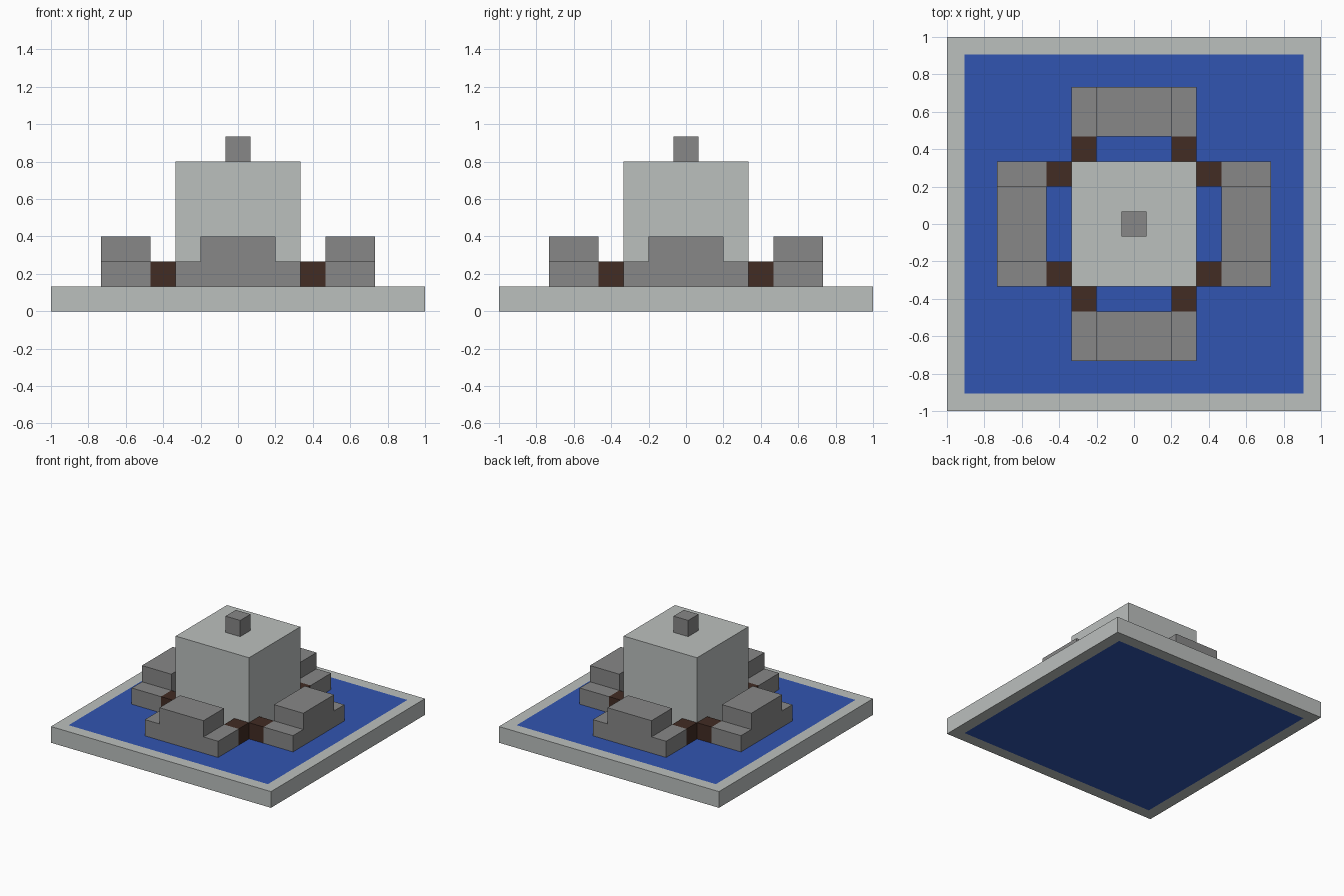
import bpy
import bmesh
from math import pi
from mathutils import Matrix, Vector

U = 2 / 15  # one building block

old = bpy.data.objects.get("Cube")
if old:
    bpy.data.objects.remove(old, do_unlink=True)


def material(name, rgb):
    m = bpy.data.materials.new(name)
    m.use_nodes = True
    color = (*rgb, 1)
    m.diffuse_color = color
    bsdf = next(n for n in m.node_tree.nodes if n.type == "BSDF_PRINCIPLED")
    bsdf.inputs["Base Color"].default_value = color
    return m


pale_stone = material("pale stone", (0.50, 0.525, 0.515))
grey_stone = material("grey stone", (0.245, 0.245, 0.245))
dark_wood = material("dark wood", (0.054, 0.025, 0.017))
water = material("blue water", (0.031, 0.09, 0.44))


def finish(bm, name, *mats):
    bmesh.ops.recalc_face_normals(bm, faces=bm.faces)
    mesh = bpy.data.meshes.new(name)
    bm.to_mesh(mesh)
    bm.free()
    for m in mats:
        mesh.materials.append(m)
    obj = bpy.data.objects.new(name, mesh)
    bpy.context.collection.objects.link(obj)
    return obj


def box_bm(size, center):
    """Box measured in blocks."""
    bm = bmesh.new()
    mat = Matrix.Translation(Vector(center) * U) @ Matrix.Diagonal((*(s * U for s in size), 1))
    bmesh.ops.create_cube(bm, size=1, matrix=mat)
    return bm


def wall_bm():
    """Stepped wall: a profile in x-z, extruded along y."""
    half = [(2.5, 1), (2.5, 2), (1.5, 2), (1.5, 3)]
    outline = half + [(-x, z) for x, z in reversed(half)]
    bm = bmesh.new()
    face = bm.faces.new([bm.verts.new((x * U, -5.5 * U, z * U)) for x, z in outline])
    new = bmesh.ops.extrude_face_region(bm, geom=[face])["geom"]
    verts = [v for v in new if isinstance(v, bmesh.types.BMVert)]
    bmesh.ops.translate(bm, verts=verts, vec=(0, 2 * U, 0))
    return bm


# Plinth with a water panel inset flush in its top and underside
bm = box_bm((15, 15, 1), (0, 0, 0.5))
bm.normal_update()
panels = [f for f in bm.faces if abs(f.normal.z) > 0.9]
bmesh.ops.inset_individual(bm, faces=panels, thickness=U)
for f in panels:
    f.material_index = 1
finish(bm, "water_plinth", pale_stone, water)

# Central tower and its cap
finish(box_bm((5, 5, 5), (0, 0, 3.5)), "tower", pale_stone)
finish(box_bm((1, 1, 1), (0, 0, 6.5)), "tower_cap", grey_stone)

# Four stepped walls, each joined to the tower by two wooden links
for i, side in enumerate(("front", "left", "back", "right")):
    parts = [finish(wall_bm(), side + "_wall", grey_stone)]
    for x, end in ((-2, "a"), (2, "b")):
        parts.append(finish(box_bm((1, 1, 1), (x, -3, 1.5)), f"{side}_link_{end}", dark_wood))
    for obj in parts:
        obj.data.transform(Matrix.Rotation(i * pi / 2, 4, "Z"))
